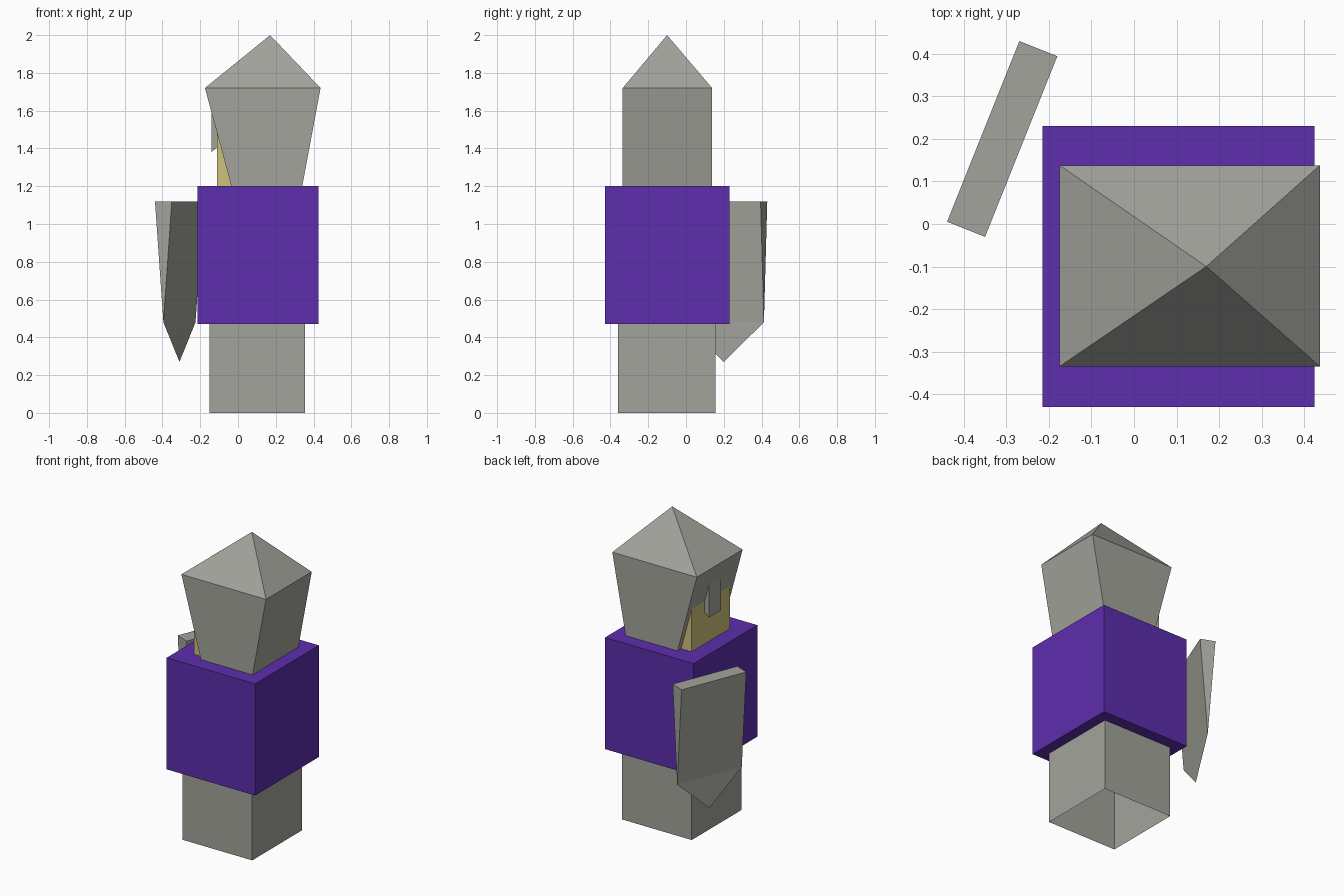
import bpy, bmesh
from mathutils import Vector

if "Cube" in bpy.data.objects:
    bpy.data.objects.remove(bpy.data.objects["Cube"])


def material(name, rgb):
    m = bpy.data.materials.new(name)
    m.diffuse_color = (*rgb, 1)
    m.use_nodes = True
    m.node_tree.nodes["Principled BSDF"].inputs["Base Color"].default_value = m.diffuse_color
    return m


STEEL = material("steel grey", (0.37, 0.37, 0.335))
PURPLE = material("tunic purple", (0.11, 0.027, 0.42))
SKIN = material("skin yellow", (0.62, 0.54, 0.20))


def add_mesh(name, verts, faces, mat, fix_normals=True):
    me = bpy.data.meshes.new(name)
    me.from_pydata(verts, [], faces)
    if fix_normals:
        bm = bmesh.new()
        bm.from_mesh(me)
        bmesh.ops.recalc_face_normals(bm, faces=bm.faces)
        bm.to_mesh(me)
        bm.free()
    me.materials.append(mat)
    ob = bpy.data.objects.new(name, me)
    bpy.context.collection.objects.link(ob)
    return ob


def ring(x, y, z):
    return [(x[0], y[0], z), (x[1], y[0], z), (x[1], y[1], z), (x[0], y[1], z)]


SIDES = [(i, (i + 1) % 4, (i + 1) % 4 + 4, i + 4) for i in range(4)]
BOTTOM, TOP = (3, 2, 1, 0), (4, 5, 6, 7)


def box(name, x, y, z, mat, caps=(BOTTOM, TOP)):
    return add_mesh(name, ring(x, y, z[0]) + ring(x, y, z[1]), SIDES + list(caps), mat)


# Legs: a hollow block, open underneath
box("legs", (-0.15, 0.355), (-0.36, 0.155), (0, 0.47), STEEL, caps=())

# Tunic and head (the face looks towards -x)
box("tunic", (-0.215, 0.425), (-0.43, 0.23), (0.47, 1.2), PURPLE)
box("head", (-0.11, 0.32), (-0.297, 0.1), (1.2, 1.6), SKIN)

# Helmet: flared sides with a pyramid roof
hy = (-0.335, 0.138)
add_mesh("helmet",
         ring((-0.035, 0.34), hy, 1.2) + ring((-0.175, 0.437), hy, 1.72) + [(0.17, -0.1, 2.0)],
         SIDES + [BOTTOM] + [(4 + i, 4 + (i + 1) % 4, 8) for i in range(4)], STEEL)

# Nose guard with a slanted lower end
guard = box("nose_guard", (-0.14, -0.09), (-0.162, -0.036), (1.38, 1.62), STEEL)
for v in guard.data.vertices:
    if v.co.x > -0.1 and v.co.z < 1.5:
        v.co.z = 1.425

# Shield: thick at the top, tapering to a pointed thin lower end
near, far = Vector((-0.395, -0.0125, 0)), Vector((-0.225, 0.4125, 0))
along = (far - near).normalized()
half = Vector((-along.y, along.x, 0)) * 0.048


def up(p, z):
    return tuple(p + Vector((0, 0, z)))


add_mesh("shield",
         [up(near + half, 1.12), up(far + half, 1.12), up(near - half, 1.12), up(far - half, 1.12),
          up(near, 0.48), up(far, 0.48), up((near + far) / 2, 0.27)],
         [(0, 1, 3, 2), (1, 0, 4, 5), (2, 3, 5, 4), (0, 2, 4), (3, 1, 5), (4, 6, 5)],
         STEEL, fix_normals=False)
